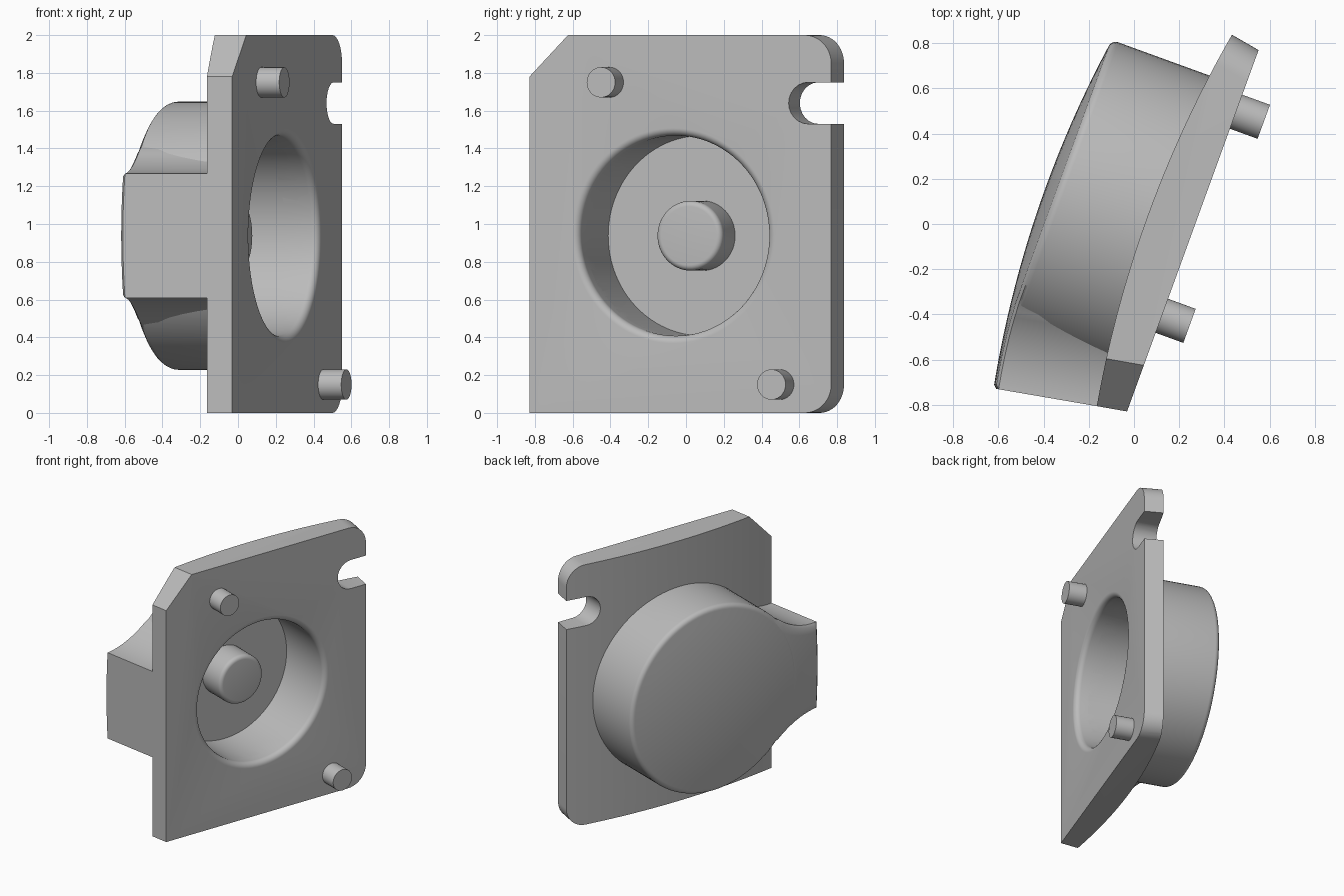
import bpy, bmesh
from math import sin, cos, pi, sqrt, radians
from mathutils import Matrix

if "Cube" in bpy.data.objects:
    bpy.data.objects.remove(bpy.data.objects["Cube"], do_unlink=True)

# Local frame: X points out of the flat face, Y runs along the plate, Z is up
FRAME = Matrix.Translation((0.26, -0.03, 0)) @ Matrix.Rotation(radians(-20), 4, 'Z')
AXIS_Y, AXIS_Z = -0.04, 0.938      # axis of the round housing
SLANT = 0.176                      # outward lean of the plate ends
DOME_TOP, DOME_R = 0.677, 4.8

grey = bpy.data.materials.new("plain_grey")
grey.use_nodes = True
COLOUR = (0.5, 0.5, 0.5, 1)
grey.diffuse_color = COLOUR
grey.node_tree.nodes["Principled BSDF"].inputs["Base Color"].default_value = COLOUR


def loft(name, rings, loop=False):
    """Skin equal-length closed rings, capping the ends unless looped."""
    bm = bmesh.new()
    rows = [[bm.verts.new(p) for p in ring] for ring in rings]
    n = len(rows[0])
    for a, b in zip(rows, rows[1:]):
        for i in range(n):
            j = (i + 1) % n
            bm.faces.new((a[i], a[j], b[j], b[i]))
    bm.faces.new(rows[0])
    bm.faces.new(rows[-1])
    bmesh.ops.recalc_face_normals(bm, faces=bm.faces)
    mesh = bpy.data.meshes.new(name)
    bm.to_mesh(mesh)
    bm.free()
    mesh.materials.append(grey)
    ob = bpy.data.objects.new(name, mesh)
    ob.matrix_world = FRAME
    bpy.context.collection.objects.link(ob)
    return ob


def lathe(name, profile, y, z, steps=96):
    """Revolve (x, radius) points around an axis parallel to X."""
    turn = [2 * pi * i / steps for i in range(steps)]
    return loft(name, [[(x, y + r * cos(a), z + r * sin(a)) for a in turn]
                       for x, r in profile])


def select(ob):
    bpy.ops.object.select_all(action='DESELECT')
    ob.select_set(True)
    bpy.context.view_layer.objects.active = ob


def boolean(ob, cutter, operation):
    mod = ob.modifiers.new("cut", 'BOOLEAN')
    mod.operation, mod.object, mod.solver = operation, cutter, 'EXACT'
    select(ob)
    bpy.ops.object.modifier_apply(modifier=mod.name)


def arc(cy, cz, r, start, end, steps=12):
    angles = [radians(start + (end - start) * i / steps) for i in range(steps + 1)]
    return [(cy + r * cos(a), cz + r * sin(a)) for a in angles]


# Plate: flat front and gently curved back, trimmed to its outline
bow = [(4.83 - sqrt(5.04 ** 2 - y * y), y) for y in [-1 + i / 20 for i in range(41)]]
section = [(0, 1)] + bow[::-1] + [(0, -1)]
plate = loft("plate", [[(x, y, z) for x, y in section] for z in (-0.1, 2.1)])

left = [(-0.633, 2), (-0.85, 1.78), (-0.85, 0)]
right_low = arc(0.70, 0.15, 0.15, -90, 0)
slot = arc(0.72, 1.64, 0.11, 270, 90)
right_high = arc(0.70, 1.85, 0.15, 0, 90)
outline = [(y, z, -SLANT) for y, z in left]
outline += [(y, z, SLANT) for y, z in right_low + [(0.85, 1.53)]]
outline += [(y, z, 0) for y, z in slot]
outline += [(y, z, SLANT) for y, z in [(0.85, 1.75)] + right_high]
trim = loft("plate_trim", [[(-d, y + k * d, z) for y, z, k in outline]
                           for d in (-0.1, 0.4)])
boolean(plate, trim, 'INTERSECT')

# Round housing with a softened rim and shallow dome
DOME_EDGE = 0.675
edge_x = -DOME_TOP + DOME_EDGE ** 2 / (2 * DOME_R)
rim = [(edge_x + 0.035 * (1 - sin(a)), DOME_EDGE + 0.035 * cos(a))
       for a in [pi / 2 * i / 6 for i in range(6)]]
dome = [(-DOME_TOP + r * r / (2 * DOME_R), r)
        for r in [DOME_EDGE * i / 10 for i in range(10, 0, -1)] + [0.01]]
housing = lathe("round_housing", [(-0.1, 0.71)] + rim + dome, AXIS_Y, AXIS_Z)


# Side arm: flares into the housing and carries the dome out to the plate end
def arm_ring(s):
    h = 0.90 - sqrt(0.57 ** 2 - s * s)
    if s > 0.37:
        h = min(h, sqrt(0.705 ** 2 - (s - 0.953 - AXIS_Y) ** 2))
    back = []
    for t in [-1, -0.95] + [i / 5 - 0.8 for i in range(9)] + [0.95, 1]:
        d = 0.6
        for _ in range(4):
            y = s - 0.85 - SLANT * d
            rho2 = (y - AXIS_Y) ** 2 + (t * h) ** 2
            d = DOME_TOP - rho2 / (2 * DOME_R)
        if abs(t) == 1 or s == 0:
            d -= 0.012
        if rho2 < 0.66 ** 2:
            d -= 0.002
        back.append((-d, y, AXIS_Z + t * h))
    y = s - 0.85 - SLANT * 0.12
    return [(-0.12, y, AXIS_Z - h)] + back + [(-0.12, y, AXIS_Z + h)]


arm = loft("side_arm", [arm_ring(s) for s in [0, 0.015] + [i * 0.03 for i in range(1, 17)]])

# Blind bore with a rounded mouth, cut through every body
mouth = [(-0.04 + 0.04 * sin(a), 0.57 - 0.04 * cos(a))
         for a in [pi / 2 * i / 8 for i in range(9)]]
bore = lathe("bore_cutter", [(-0.45, 0.53)] + mouth + [(0.1, 0.57)], AXIS_Y, AXIS_Z)
for body in (plate, housing, arm):
    boolean(body, bore, 'DIFFERENCE')
for cutter in (trim, bore):
    bpy.data.objects.remove(cutter, do_unlink=True)

# Central peg inside the bore
tip = [(-0.27 + 0.03 * sin(a), 0.155 + 0.03 * cos(a))
       for a in [pi / 2 * i / 6 for i in range(7)]]
peg = lathe("centre_peg", [(-0.47, 0.185)] + tip, AXIS_Y, AXIS_Z, 64)

# Two locating pins on the flat face
pins = [lathe(name, [(-0.03, 0.08), (0.13, 0.08)], y, z, 48)
        for name, y, z in (("upper_pin", -0.40, 1.75), ("lower_pin", 0.56, 0.15))]

for ob in [plate, housing, arm, peg] + pins:
    select(ob)
    bpy.ops.object.shade_smooth_by_angle(angle=radians(35))
